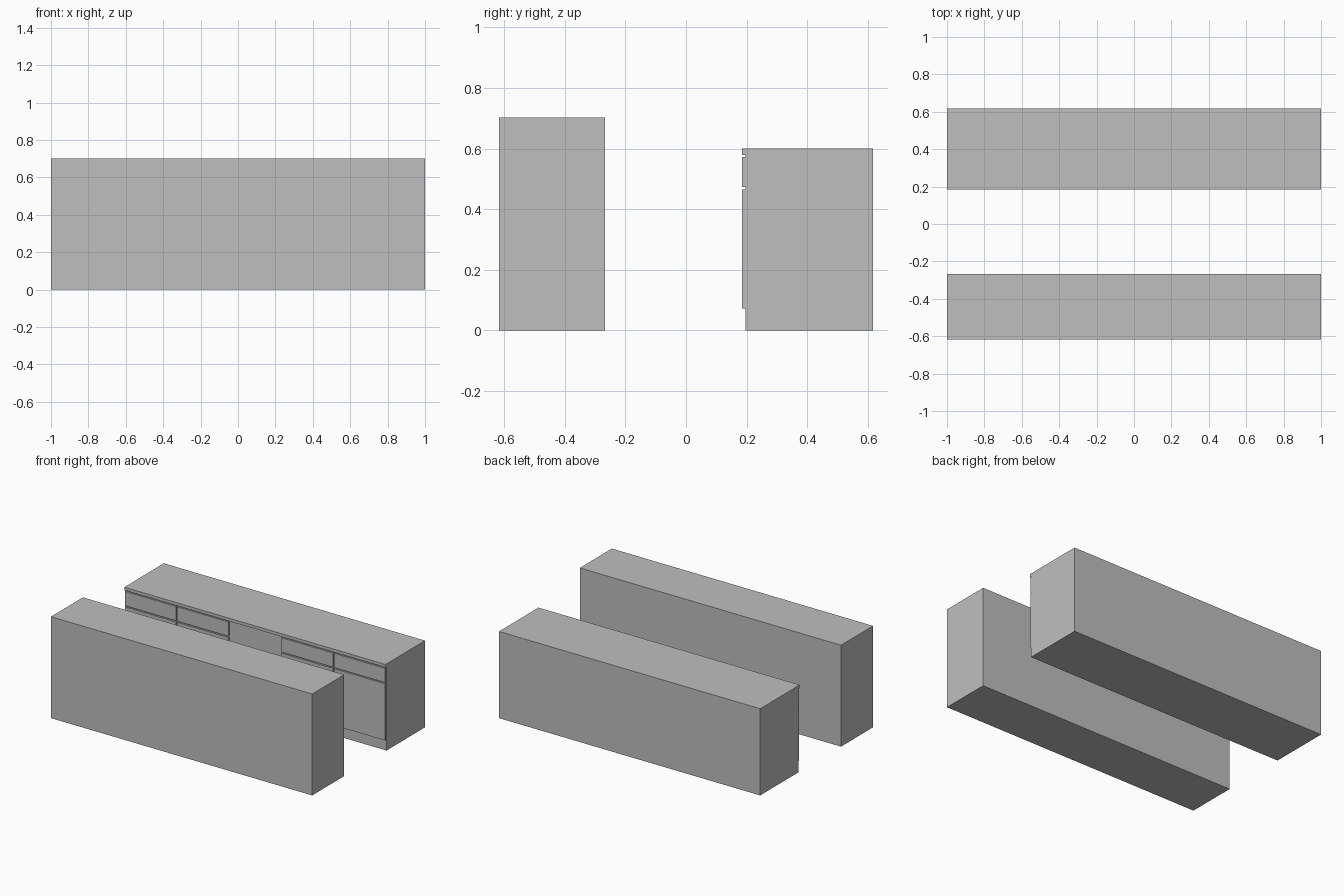
import bpy
import bmesh
from mathutils import Vector

cube = bpy.data.objects.get("Cube")
if cube:
    bpy.data.objects.remove(cube, do_unlink=True)

# One flat grey for everything
grey = bpy.data.materials.new("plain grey")
grey.use_nodes = True
colour = (0.52, 0.52, 0.52, 1)
grey.diffuse_color = colour
grey.node_tree.nodes["Principled BSDF"].inputs["Base Color"].default_value = colour


def box(name, low, high):
    """Axis-aligned box between two corners."""
    low, high = Vector(low), Vector(high)
    bm = bmesh.new()
    bmesh.ops.create_cube(bm, size=1)
    bmesh.ops.scale(bm, vec=high - low, verts=bm.verts)
    bmesh.ops.translate(bm, vec=(low + high) / 2, verts=bm.verts)
    mesh = bpy.data.meshes.new(name)
    bm.to_mesh(mesh)
    bm.free()
    mesh.materials.append(grey)
    obj = bpy.data.objects.new(name, mesh)
    bpy.context.collection.objects.link(obj)
    return obj


FACE = 0.185      # front of the drawers, doors and worktop
CARCASS = 0.196   # front of the cabinet body
BACK = 0.617
BAY = 0.4
GAP = 0.004

# Tall front counter
box("front_counter", (-1, -BACK, 0), (1, -0.267, 0.702))

# Back cabinet body with its overhanging worktop
box("cabinet_body", (-1, CARCASS, 0), (1, BACK, 0.579))
box("worktop", (-1, FACE, 0.579), (1, BACK, 0.6))

# Drawer over door in each bay, leaving the middle bay plain
for side, sign in (("right", -1), ("left", 1)):
    for place, step in (("inner", 1), ("outer", 2)):
        centre = sign * step * BAY
        x0, x1 = centre - BAY / 2 + GAP, centre + BAY / 2 - GAP
        box(f"{side}_{place}_drawer", (x0, FACE, 0.473), (x1, CARCASS, 0.572))
        box(f"{side}_{place}_door", (x0, FACE, 0.073), (x1, CARCASS, 0.465))
